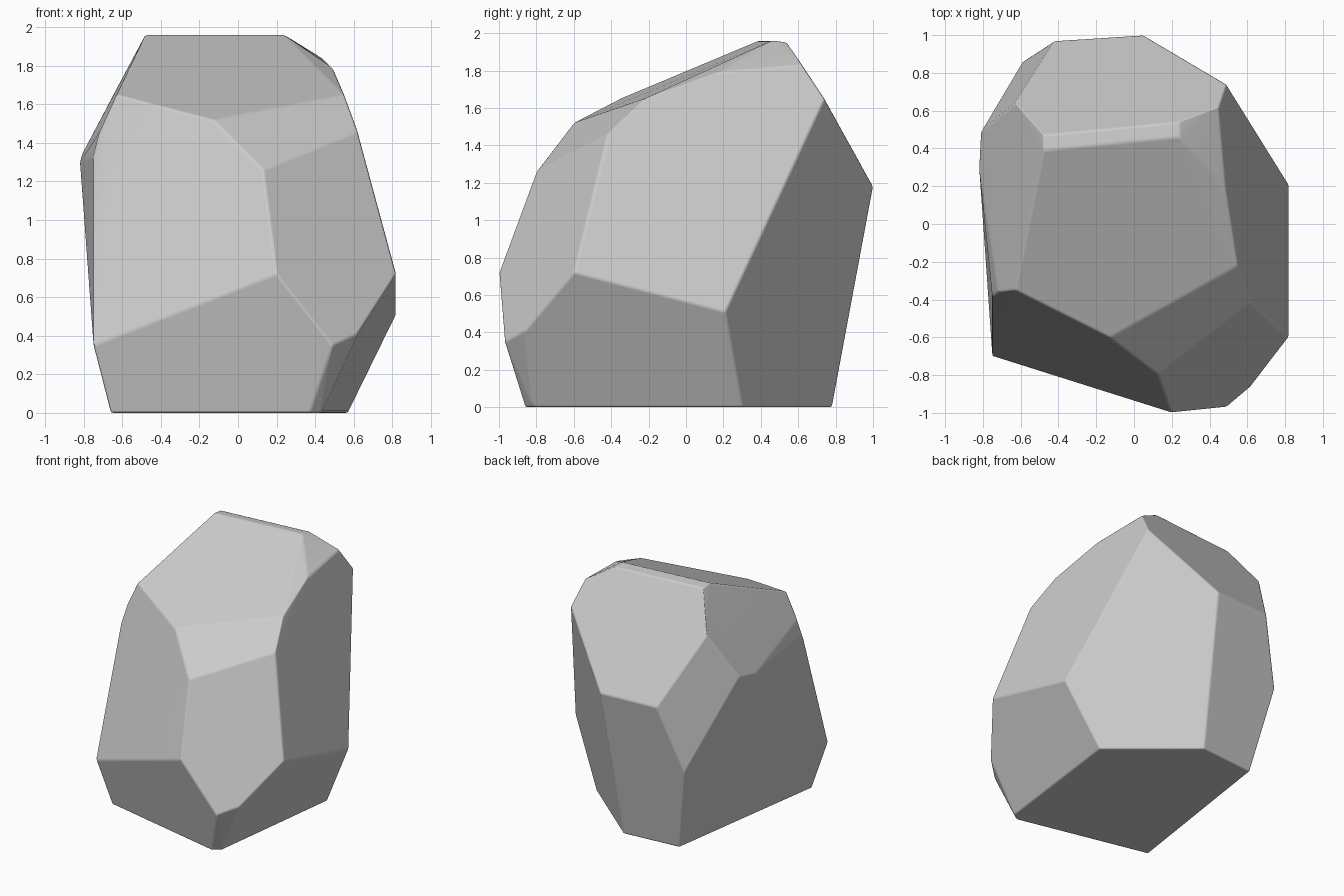
import bpy, bmesh, math

if "Cube" in bpy.data.objects:
    bpy.data.objects.remove(bpy.data.objects["Cube"])

# Corner points of the faceted boulder, grouped by level
base = [(-.66, -.63, 0), (.37, -.86, 0), (.43, -.82, 0),
        (.57, .30, 0), (0, .78, 0), (-.46, .74, 0)]
lower = [(-.75, -.70, .35), (.49, -.97, .35), (.62, -.86, .41),
         (.82, .21, .51), (-.59, .86, .67), (.82, -.60, .72), (.20, -1, .72)]
middle = [(.05, 1, 1.18), (-.42, .97, 1.18), (.13, -.80, 1.26),
          (-.82, .30, 1.30), (-.81, .49, 1.34), (-.75, -.38, 1.33),
          (-.72, -.36, 1.45), (.62, -.42, 1.46)]
upper = [(-.13, -.60, 1.52), (-.63, -.35, 1.65), (.55, -.22, 1.65),
         (.49, .74, 1.65), (-.63, .64, 1.68), (.49, .17, 1.79), (.45, .62, 1.83)]
ridge = [(-.48, .39, 1.96), (.24, .46, 1.96), (-.48, .47, 1.95), (.24, .54, 1.95)]

# Convex rock body, with nearly coplanar triangles merged into flat facets
bm = bmesh.new()
for p in base + lower + middle + upper + ridge:
    bm.verts.new(p)
bmesh.ops.convex_hull(bm, input=bm.verts[:])
bmesh.ops.delete(bm, geom=[v for v in bm.verts if not v.link_faces], context='VERTS')
bmesh.ops.dissolve_limit(bm, angle_limit=math.radians(4),
                         verts=bm.verts[:], edges=bm.edges[:])
bmesh.ops.recalc_face_normals(bm, faces=bm.faces[:])
for f in bm.faces:
    f.smooth = True
mesh = bpy.data.meshes.new("boulder")
bm.to_mesh(mesh)
bm.free()
rock = bpy.data.objects.new("boulder", mesh)
bpy.context.collection.objects.link(rock)

# Slightly worn edges
bevel = rock.modifiers.new("worn_edges", 'BEVEL')
bevel.width = 0.012
bevel.segments = 2
bevel.limit_method = 'ANGLE'
bevel.angle_limit = math.radians(10)
bevel.harden_normals = True
